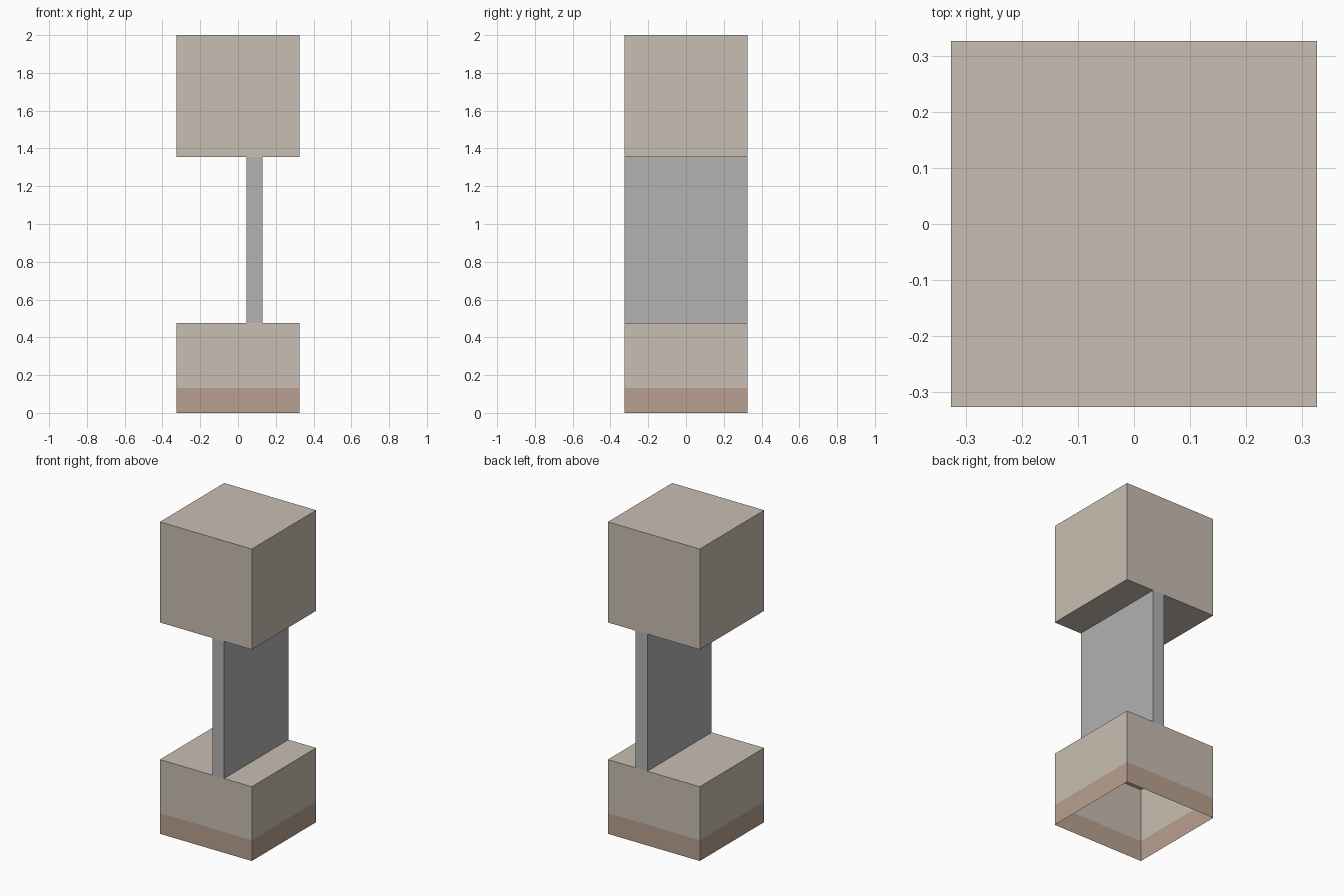
import bpy, bmesh

if "Cube" in bpy.data.objects:
    bpy.data.objects.remove(bpy.data.objects["Cube"])

HALF = 0.326          # half width of the square blocks
BAND_TOP = 0.133      # top of the painted base band
BASE_TOP = 0.476
HEAD_BOTTOM = 1.355


def material(name, rgb):
    m = bpy.data.materials.new(name)
    m.diffuse_color = (*rgb, 1)
    m.use_nodes = True
    m.node_tree.nodes["Principled BSDF"].inputs["Base Color"].default_value = m.diffuse_color
    return m


beige = material("beige plaster", (0.584, 0.515, 0.445))
brick = material("dull brick", (0.485, 0.352, 0.275))
grey = material("light grey", (0.445, 0.445, 0.445))


def box(name, x, y, z, mats):
    """Box from (min, max) ranges; returns its object and an open bmesh."""
    bm = bmesh.new()
    bmesh.ops.create_cube(bm, size=1)
    for v in bm.verts:
        v.co = [r[0] if c < 0 else r[1] for c, r in zip(v.co, (x, y, z))]
    mesh = bpy.data.meshes.new(name)
    for m in mats:
        mesh.materials.append(m)
    ob = bpy.data.objects.new(name, mesh)
    bpy.context.collection.objects.link(ob)
    return ob, bm


def finish(ob, bm):
    bm.to_mesh(ob.data)
    bm.free()


side = (-HALF, HALF)

# Base block: thin shell open underneath, with a painted band at the foot
base, bm = box("base_block", side, side, (0, BASE_TOP), [beige, brick])
bottom = [f for f in bm.faces if f.normal.z < -0.5]
bmesh.ops.delete(bm, geom=bottom, context='FACES_ONLY')
bmesh.ops.bisect_plane(bm, geom=bm.verts[:] + bm.edges[:] + bm.faces[:],
                       plane_co=(0, 0, BAND_TOP), plane_no=(0, 0, 1))
for f in bm.faces:
    f.material_index = int(f.calc_center_median().z < BAND_TOP)
finish(base, bm)

# Upright slab, off centre, joining both blocks
finish(*box("upright_slab", (0.046, 0.129), side, (BASE_TOP, HEAD_BOTTOM), [grey]))

# Top block
finish(*box("top_block", side, side, (HEAD_BOTTOM, 2.0), [beige]))
